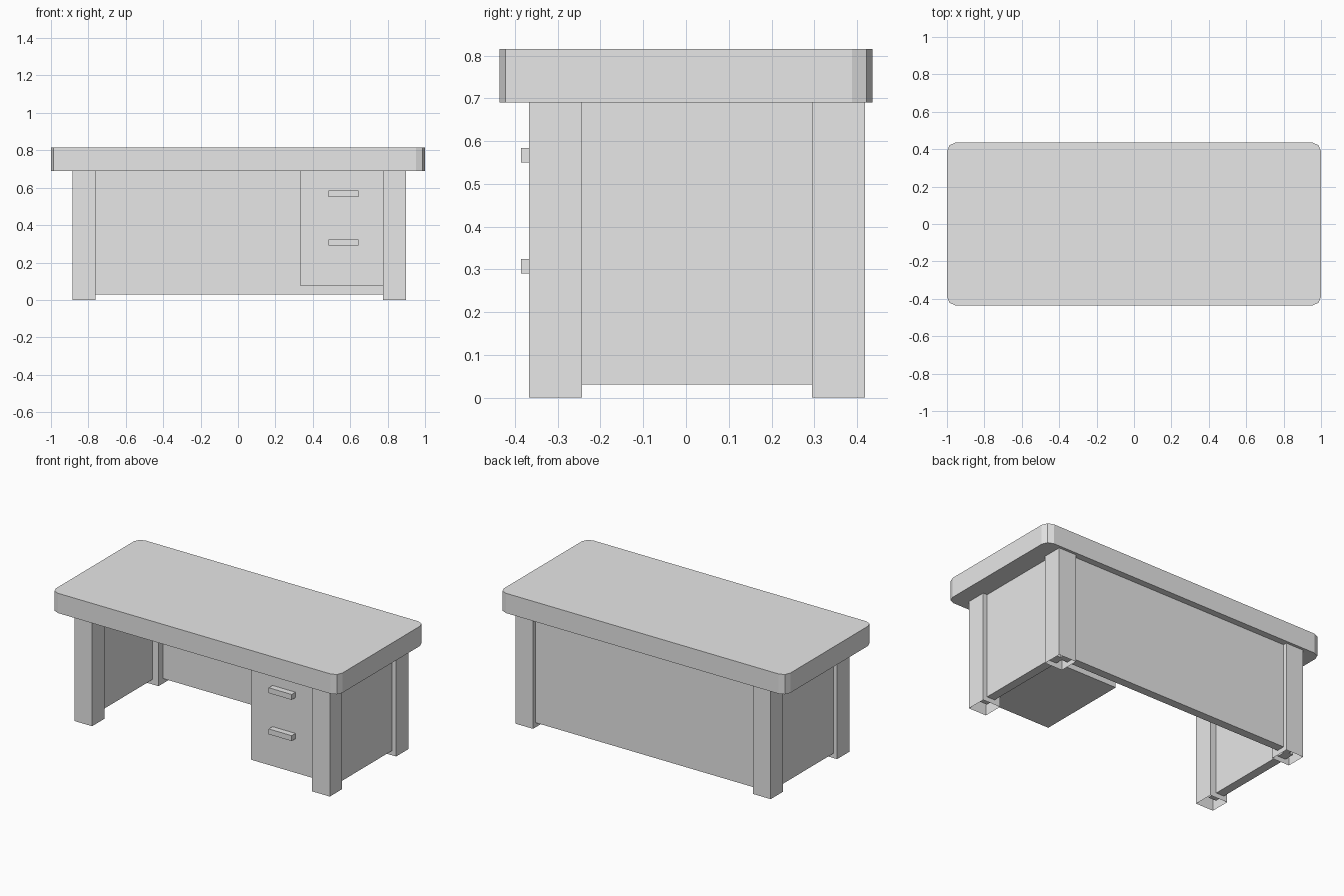
import bpy
import bmesh
from mathutils import Vector

if "Cube" in bpy.data.objects:
    bpy.data.objects.remove(bpy.data.objects["Cube"], do_unlink=True)

# One plain grey for the whole desk
grey = bpy.data.materials.new("plain_grey")
grey.use_nodes = True
grey.diffuse_color = (0.8, 0.8, 0.8, 1)
grey.node_tree.nodes["Principled BSDF"].inputs["Base Color"].default_value = (0.8, 0.8, 0.8, 1)


def box(name, xs, ys, zs, corner=0.0, open_bottom=False):
    """Box between limits, with optional rounded upright edges or no underside."""
    bm = bmesh.new()
    bmesh.ops.create_cube(bm, size=1)
    limits = (xs, ys, zs)
    for v in bm.verts:
        v.co = Vector([lim[int(c > 0)] for lim, c in zip(limits, v.co)])
    if corner:
        upright = [e for e in bm.edges
                   if abs(e.verts[0].co.z - e.verts[1].co.z) > 0.01]
        bmesh.ops.bevel(bm, geom=upright, offset=corner, segments=2,
                        profile=0.5, affect='EDGES')
    if open_bottom:
        bm.normal_update()
        under = [f for f in bm.faces if f.normal.z < -0.5]
        bmesh.ops.delete(bm, geom=under, context='FACES_ONLY')
    mesh = bpy.data.meshes.new(name)
    bm.to_mesh(mesh)
    bm.free()
    mesh.materials.append(grey)
    obj = bpy.data.objects.new(name, mesh)
    bpy.context.collection.objects.link(obj)
    return obj


UNDER = 0.69   # underside of the desktop
PANEL = 0.03   # bottom of the panels

# Desktop
box("desktop", (-1, 1), (-0.436, 0.436), (UNDER, 0.815), corner=0.048)

# Hollow legs
for side, xs in (("right", (-0.885, -0.762)), ("left", (0.775, 0.898))):
    for end, ys in (("front", (-0.367, -0.243)), ("back", (0.295, 0.419))):
        box(f"{end}_{side}_leg", xs, ys, (0, UNDER), open_bottom=True)

# Panels, running into the legs
box("right_panel", (-0.86, -0.805), (-0.31, 0.36), (PANEL, UNDER))
box("left_panel", (0.815, 0.87), (-0.31, 0.36), (PANEL, UNDER))
box("back_panel", (-0.83, 0.84), (0.342, 0.395), (PANEL, UNDER))

# Drawer cabinet and handles
box("drawer_cabinet", (0.335, 0.83), (-0.348, 0.24), (0.075, UNDER))
for name, z in (("upper", 0.55), ("lower", 0.29)):
    box(f"{name}_drawer_handle", (0.485, 0.645), (-0.386, -0.34), (z, z + 0.034))
